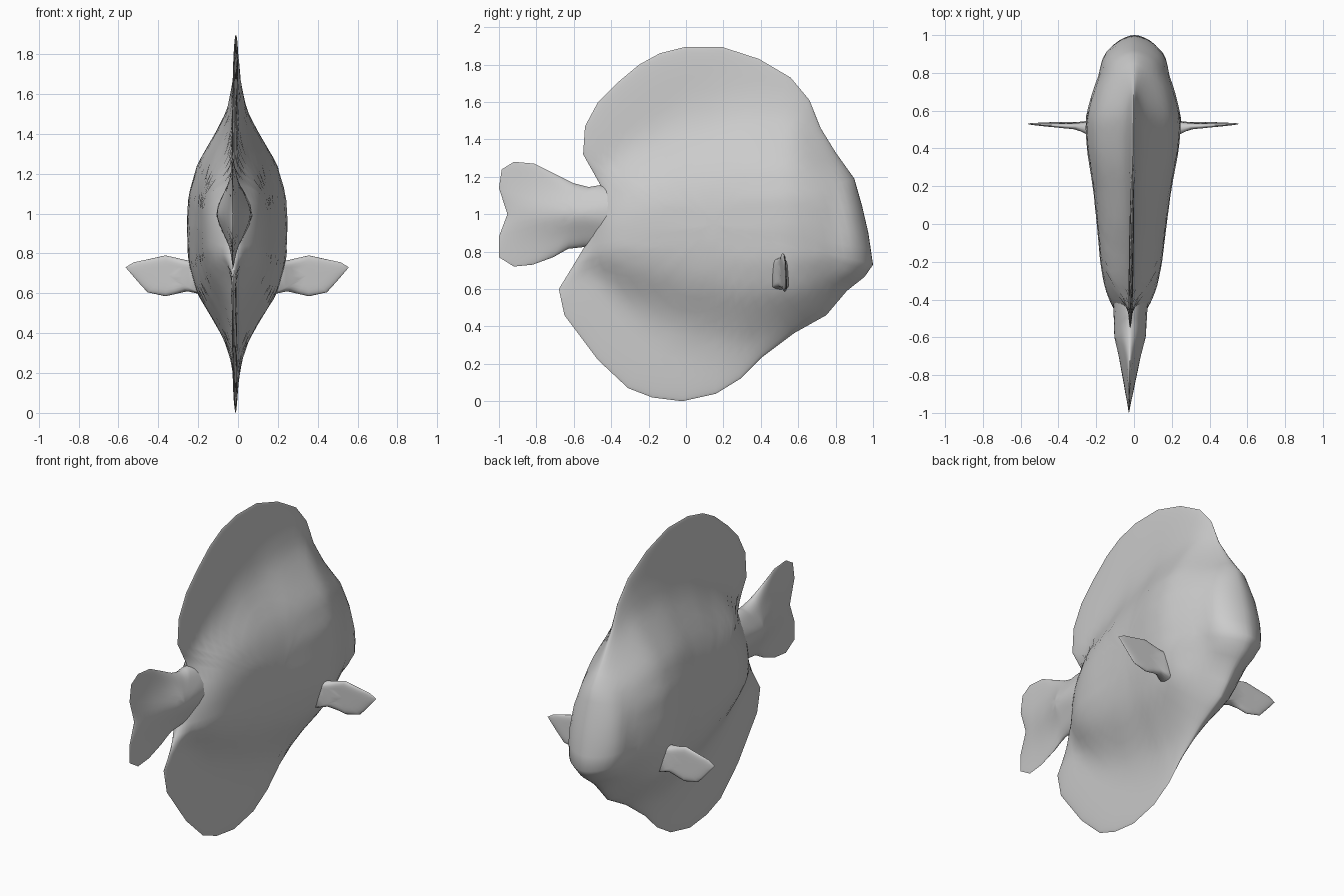
import bpy, bmesh, math
from mathutils import Vector

if "Cube" in bpy.data.objects:
    bpy.data.objects.remove(bpy.data.objects["Cube"], do_unlink=True)

grey = bpy.data.materials.new("plain grey")
grey.use_nodes = True
COLOUR = (0.6, 0.6, 0.6, 1)
grey.diffuse_color = COLOUR
grey.node_tree.nodes["Principled BSDF"].inputs["Base Color"].default_value = COLOUR


def interp(table, x):
    """Piecewise linear lookup in a list of (key, value) pairs."""
    if x <= table[0][0]:
        return table[0][1]
    for (a, va), (b, vb) in zip(table, table[1:]):
        if x <= b:
            return va + (vb - va) * (x - a) / (b - a)
    return table[-1][1]


def bend(y):
    """Slight sideways curve of the whole fish."""
    return -0.012 + 0.015 * y


def lens(name, outline, centre, thickness, place, rings, smooth_angle=60):
    """Two-sided lens: rings from a centre to an outline, bulged by thickness(a, b)."""
    mid = Vector(centre)
    rim = []
    for p, q in zip(outline, outline[1:] + outline[:1]):
        p, q = Vector(p), Vector(q)
        rim += [p, (p + q) / 2]
    bm = bmesh.new()

    def ring(r, side):
        fade = max(0, 1 - r ** 8) ** 0.6
        points = [mid + (p - mid) * r for p in rim]
        return [bm.verts.new(place(p.x, p.y, side * fade * thickness(p.x, p.y))) for p in points]

    edge = ring(1, 0)
    for side in (1, -1):
        hub = bm.verts.new(place(mid.x, mid.y, side * thickness(mid.x, mid.y)))
        loops = [ring(math.sin(math.pi / 2 * i / rings), side) for i in range(1, rings)] + [edge]
        count = len(rim)
        for k in range(count):
            n = (k + 1) % count
            bm.faces.new((hub, loops[0][k], loops[0][n]))
            for inner, outer in zip(loops, loops[1:]):
                bm.faces.new((inner[k], outer[k], outer[n], inner[n]))
    bmesh.ops.recalc_face_normals(bm, faces=bm.faces)
    mesh = bpy.data.meshes.new(name)
    bm.to_mesh(mesh)
    bm.free()
    mesh.materials.append(grey)
    obj = bpy.data.objects.new(name, mesh)
    bpy.context.collection.objects.link(obj)
    bpy.ops.object.select_all(action="DESELECT")
    obj.select_set(True)
    bpy.context.view_layer.objects.active = obj
    bpy.ops.object.shade_smooth_by_angle(angle=math.radians(smooth_angle))
    return obj


def upright(y, z, t):
    """Place a side-on profile point, pushed sideways by t."""
    return (bend(y) + t, y, z)


# Body with its tall dorsal and anal fins: side outline as (y, z)
body_outline = [
    (-.46, 1.16), (-.55, 1.32), (-.54, 1.47), (-.47, 1.6), (-.37, 1.7), (-.25, 1.8),
    (-.14, 1.86), (0, 1.895), (.19, 1.895), (.39, 1.83), (.56, 1.73), (.66, 1.61),
    (.72, 1.46), (.8, 1.33), (.9, 1.19), (.94, 1.05), (.975, .9), (1, .73),
    (.955, .665), (.86, .59), (.75, .46), (.58, .365), (.4, .23), (.29, .12),
    (.16, .04), (-.02, 0), (-.18, .02), (-.31, .07), (-.47, .22), (-.56, .34),
    (-.65, .46), (-.68, .6), (-.6, .73), (-.54, .83), (-.5, 1)]
body_width = [(-.5, .1), (-.4, .13), (-.33, .145), (-.2, .165), (0, .185), (.2, .21),
              (.4, .245), (.55, .255), (.65, .235), (.8, .2), (.9, .22)]
body_height = [(-.5, .22), (-.3, .38), (0, .52), (.3, .6), (.6, .6), (.9, .42)]
flank = [(0, 1), (.28, .97), (.55, .8), (.82, .43), (1, .21), (1.23, .1), (1.6, .05)]


def body_thickness(y, z):
    u = abs(z - 0.92) / interp(body_height, y)
    return max(interp(body_width, y) * interp(flank, u), 0.014)


lens("body_and_fins", body_outline, (.15, .95), body_thickness, upright, 18)

# Tail fin with its stalk running into the body
tail_outline = [
    (-.2, 1.12), (-.46, 1.155), (-.52, 1.145), (-.6, 1.165), (-.71, 1.22), (-.81, 1.27),
    (-.92, 1.28), (-.985, 1.24), (-1, 1.14), (-.955, 1), (-1, .88), (-1, .77),
    (-.92, .72), (-.82, .73), (-.71, .77), (-.63, .815), (-.54, .825), (-.2, .85)]
tail_width = [(-.97, .015), (-.85, .03), (-.7, .058), (-.6, .083), (-.45, .09), (-.2, .1)]


def tail_thickness(y, z):
    return interp(tail_width, y) / (1 + ((z - 1) / 0.13) ** 2)


lens("tail_fin", tail_outline, (-.6, 1), tail_thickness, upright, 12)

# Side fins: leaf outline as (distance from the middle, z)
leaf = [(.16, .76), (.25, .765), (.36, .79), (.45, .77), (.52, .755), (.56, .73),
        (.5, .66), (.45, .605), (.36, .585), (.25, .61), (.16, .59)]
leaf_width = [(.2, .05), (.25, .032), (.3, .017), (.4, .012), (.55, .006)]
leaf_sweep = [(.2, .5), (.3, .52), (.55, .532)]
for side, label in ((1, "left"), (-1, "right")):
    lens(label + "_side_fin", leaf, (.35, .69),
         lambda d, z: interp(leaf_width, d),
         lambda d, z, t: (side * d - 0.004, interp(leaf_sweep, d) + t + 0.1 * (0.69 - z) * 0.5, z), 8)
